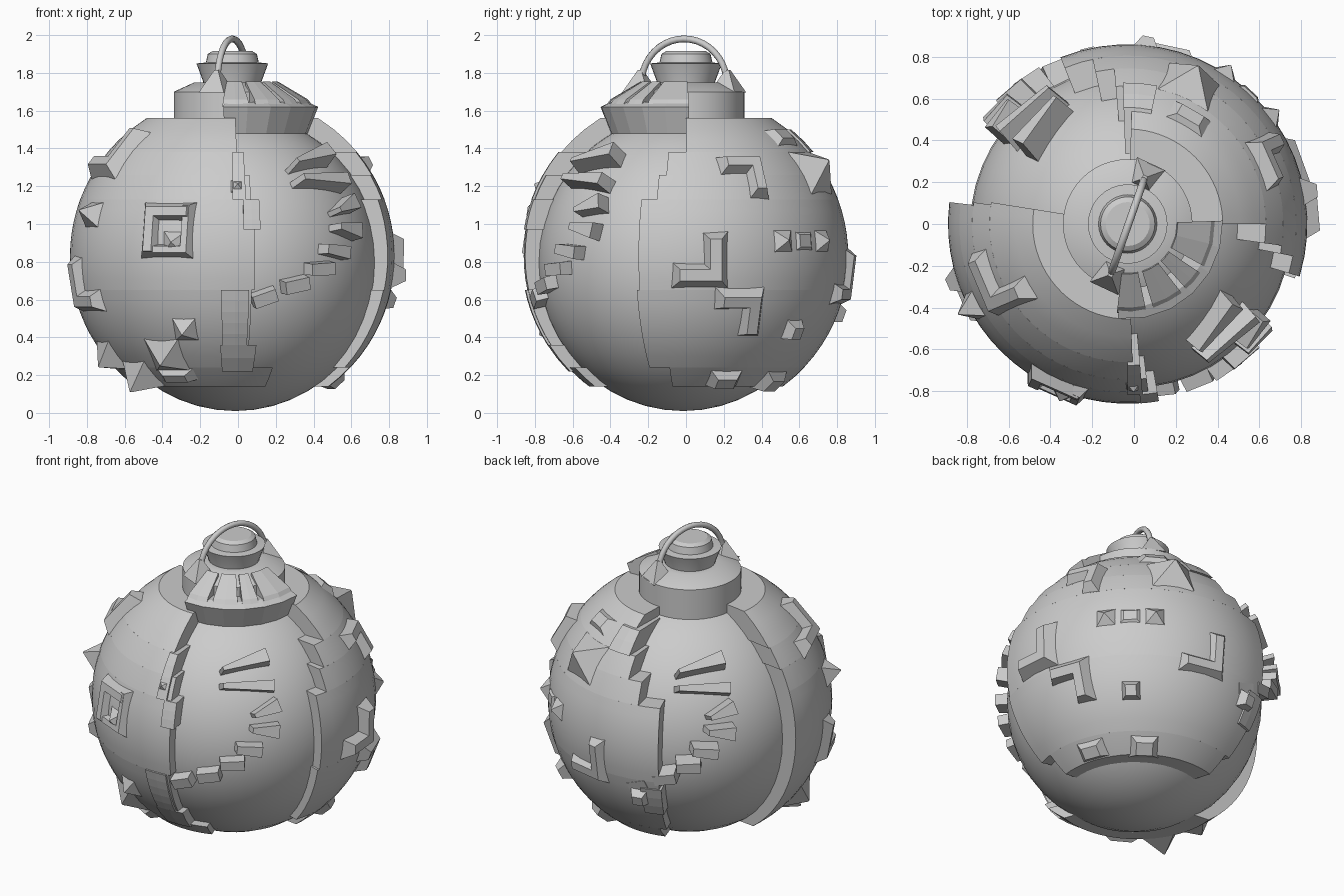
import bpy, bmesh, math
from mathutils import Matrix, Vector

if "Cube" in bpy.data.objects:
    bpy.data.objects.remove(bpy.data.objects["Cube"])

CX, CZ = -0.03, 0.83                # centre of the shells
SHELL = 0.86                        # radius of the raised shell plates
rad = math.radians


def finish(name, bm, smooth=None):
    bmesh.ops.recalc_face_normals(bm, faces=bm.faces)
    me = bpy.data.meshes.new(name)
    bm.to_mesh(me)
    bm.free()
    ob = bpy.data.objects.new(name, me)
    bpy.context.collection.objects.link(ob)
    if smooth:
        bpy.ops.object.select_all(action='DESELECT')
        ob.select_set(True)
        bpy.context.view_layer.objects.active = ob
        bpy.ops.object.shade_smooth_by_angle(angle=rad(smooth))
    return ob


def sweep(bm, profile, a0, a1, n):
    """Sweep a closed (r, z) profile about the vertical axis from a0 to a1 degrees."""
    rings = []
    for i in range(n + 1):
        a = rad(a0 + (a1 - a0) * i / n)
        rings.append([bm.verts.new((CX + r * math.cos(a), r * math.sin(a), z)) for r, z in profile])
    m = len(profile)
    for p, q in zip(rings, rings[1:]):
        for j in range(m):
            k = (j + 1) % m
            bm.faces.new((p[j], p[k], q[k], q[j]))
    bm.faces.new(rings[0])
    bm.faces.new(rings[-1])


def lathe(name, profile, n, smooth):
    bm = bmesh.new()
    rings = [[bm.verts.new((CX + r * math.cos(2 * math.pi * i / n), r * math.sin(2 * math.pi * i / n), z))
              for i in range(n)] for r, z in profile]
    for p, q in zip(rings, rings[1:]):
        for i in range(n):
            bm.faces.new((p[i], p[(i + 1) % n], q[(i + 1) % n], q[i]))
    bm.faces.new(rings[0])
    bm.faces.new(rings[-1])
    return finish(name, bm, smooth)


def arc_profile(z0, z1, r_out):
    """Curved outer face between two heights, flat top and bottom going inward."""
    n = max(1, round((z1 - z0) / 0.06))
    zs = [z0 + (z1 - z0) * i / n for i in range(n + 1)]
    out = [(math.sqrt(r_out ** 2 - (z - CZ) ** 2), z) for z in zs]
    k = 0.27 if z1 > 1.5 else 0.6 * out[-1][0]
    return out + [(k, z1), (min(k, 0.6 * out[0][0]), z0)]


def frame(az, z):
    """Outward, sideways and upward directions at this azimuth and height."""
    a, e = rad(az), math.asin(max(-1, min(1, (z - CZ) / SHELL)))
    w = Vector((math.cos(e) * math.cos(a), math.cos(e) * math.sin(a), math.sin(e)))
    u = Vector((-math.sin(a), math.cos(a), 0))
    return w, u, w.cross(u)


def frustum(bm, az, z, base, top, r0, r1):
    """base and top are four (u, v) corners on the tangent plane."""
    w, u, v = frame(az, z)
    c = Vector((CX, 0, CZ))
    lo = [bm.verts.new(c + w * r0 + u * x + v * y) for x, y in base]
    hi = [bm.verts.new(c + w * r1 + u * x + v * y) for x, y in top]
    bm.faces.new(lo)
    bm.faces.new(hi)
    for i in range(4):
        j = (i + 1) % 4
        bm.faces.new((lo[i], lo[j], hi[j], hi[i]))


def stud(bm, az, z, su, sv, h, taper):
    q = [(-su / 2, -sv / 2), (su / 2, -sv / 2), (su / 2, sv / 2), (-su / 2, sv / 2)]
    frustum(bm, az, z, q, [(x * taper, y * taper) for x, y in q], 0.842, SHELL + h)


def corner(bm, az, z, size, t, h, su, sv):
    """L-shaped bevelled bar; su and sv (+1/-1) choose where its elbow lies."""
    s = size / 2
    i = t * 0.28
    for bar in (0, 1):
        base = [(s, s), (-s, s), (-s, s - t), (s - t, s - t)]
        top = [(s - i, s - i), (-s + i, s - i), (-s + i, s - t + i), (s - t + i, s - t + i)]
        if bar:
            base, top = [(y, x) for x, y in base], [(y, x) for x, y in top]
        frustum(bm, az, z, [(x * su, y * sv) for x, y in base],
                [(x * su, y * sv) for x, y in top], 0.832, SHELL + h)


# Inner ball, smaller than the shells so the fan panels lie recessed
bm = bmesh.new()
bmesh.ops.create_uvsphere(bm, u_segments=48, v_segments=24, radius=1)
bmesh.ops.scale(bm, verts=bm.verts, vec=(0.77, 0.77, 0.785))
bmesh.ops.translate(bm, verts=bm.verts, vec=(-0.015, -0.015, 0.795))
finish("ball", bm, 40)

# Two raised shells, their side edges stepping band by band: z0, z1, then both azimuth ranges
bands = [(0.14, 0.24, -187, -70, -8, 108), (0.24, 0.65, -187, -83, -18, 112),
         (0.65, 1.13, -187, -82, -17, 112), (1.13, 1.26, -187, -83, -11, 102),
         (1.26, 1.38, -188, -85, -8, 95), (1.38, 1.56, -189, -88, 0, 88)]
for name, k in (("left_shell", 2), ("right_shell", 4)):
    bm = bmesh.new()
    for b in bands:
        sweep(bm, arc_profile(b[0], b[1], SHELL), b[k], b[k + 1], 20)
    finish(name, bm, 25)

# Strips laid over the shell edges
bm = bmesh.new()
for z0, z1, a0, a1 in [(0.36, 0.65, -94, -84), (0.22, 0.36, -95, -80), (1.13, 1.38, -90, -85),
                       (0.97, 1.13, -86, -80), (0.4, 0.6, 104, 113), (1.38, 1.5, 78, 92)]:
    sweep(bm, arc_profile(z0, z1, 0.872), a0, a1, 2)
finish("edge_strips", bm)

# Neck collar and flared cap
lathe("collar", [(0.31, 1.45), (0.31, 1.70), (0.20, 1.75), (0.15, 1.75)], 48, 30)
lathe("cap", [(0.15, 1.72), (0.155, 1.755), (0.19, 1.85), (0.14, 1.855), (0.13, 1.90), (0.105, 1.915)], 32, 30)

# Broken outer collar at the front right
bm = bmesh.new()
sweep(bm, [(0.28, 1.46), (0.40, 1.48), (0.455, 1.62), (0.40, 1.645), (0.30, 1.64)], -96, 2, 6)
sweep(bm, [(0.28, 1.46), (0.46, 1.48), (0.44, 1.55), (0.30, 1.56)], -118, -96, 2)
for a0, a1 in [(-97, -78), (-73, -52), (-48, -34), (-29, 2)]:
    sweep(bm, [(0.22, 1.66), (0.43, 1.62), (0.40, 1.66), (0.24, 1.755)], a0, a1, 2)
finish("broken_collar", bm)

# Handle: arched tube with a pyramid foot at each end
cu = bpy.data.curves.new("handle", 'CURVE')
cu.dimensions = '3D'
cu.bevel_depth = 0.018
cu.bevel_resolution = 2
sp = cu.splines.new('POLY')
sp.points.add(20)
ax = Vector((0.33, 0.94, 0)).normalized()
for i, p in enumerate(sp.points):
    t = math.pi * i / 20
    q = Vector((CX, -0.01, 1.74)) - ax * 0.24 * math.cos(t)
    p.co = (q.x, q.y, 1.74 + 0.24 * math.sin(t), 1)
bpy.context.collection.objects.link(bpy.data.objects.new("handle", cu))
bm = bmesh.new()
for s in (-1, 1):
    c = Vector((CX, -0.01, 1.755)) + ax * 0.245 * s
    bmesh.ops.create_cone(bm, cap_ends=True, segments=4, radius1=0.105, radius2=0.015, depth=0.12,
                          matrix=Matrix.Translation(c) @ Matrix.Rotation(rad(20), 4, 'Z'))
finish("handle_feet", bm)

# Two opposite fans of wedge teeth: azimuth, z, tilt, length, inner and outer width
teeth = [(-50, 1.37, 16, 0.31, 0.03, 0.10), (-49, 1.25, -2, 0.34, 0.04, 0.08),
         (-41, 1.10, 18, 0.18, 0.03, 0.10), (-42, 0.98, -8, 0.18, 0.04, 0.10),
         (-49, 0.86, -8, 0.17, 0.06, 0.08), (-56, 0.76, 2, 0.16, 0.07, 0.08),
         (-66, 0.67, 12, 0.15, 0.08, 0.08), (-78, 0.60, 20, 0.14, 0.08, 0.08)]
for name, turn in (("front_fan_teeth", 0), ("back_fan_teeth", 180)):
    bm = bmesh.new()
    for az, z, tilt, ln, wi, wo in teeth:
        c, s = math.cos(rad(tilt)), math.sin(rad(tilt))

        def quad(x0, x1, k):
            pts = [(x0, -wi / 2 * k), (x1, -wo / 2 * k), (x1, wo / 2 * k), (x0, wi / 2 * k)]
            return [(x * c - y * s, x * s + y * c) for x, y in pts]
        frustum(bm, az + turn, z, quad(-ln / 2, ln / 2, 1), quad(-ln * 0.42, ln / 2, 0.85), 0.68, 0.86)
    finish(name, bm)

# Pyramid spikes: azimuth, z, width, height beyond shell
bm = bmesh.new()
for az, z, w, h in [(208, 1.05, 0.15, 0.09), (199, 0.30, 0.20, 0.09), (216, 0.20, 0.20, 0.12),
                    (251, 0.44, 0.15, 0.06), (239, 0.30, 0.22, 0.08), (66, 1.28, 0.26, 0.11),
                    (57, 0.91, 0.14, 0.05), (37, 0.91, 0.14, 0.05), (249, 0.90, 0.15, 0.05),
                    (-88, 1.20, 0.10, 0.03)]:
    stud(bm, az, z, w, w, h, 0.04)
finish("spikes", bm)

# Flat-topped studs: azimuth, z, width, height on the ball, thickness
bm = bmesh.new()
for az, z, su, sv, h in [(47, 0.91, 0.15, 0.12, 0.01), (47, 0.44, 0.12, 0.12, 0.05),
                         (21, 0.18, 0.19, 0.13, 0.04), (54, 0.17, 0.18, 0.15, 0.04),
                         (103, 0.53, 0.12, 0.12, 0.05), (60, 1.46, 0.22, 0.13, 0.025),
                         (240, 0.20, 0.24, 0.09, 0.03)]:
    stud(bm, az, z, su, sv, h, 0.55)
finish("studs", bm)

# L-shaped bars: azimuth, z, size, bar width, thickness, elbow side and up
bm = bmesh.new()
for c in [(5, 0.81, 0.30, 0.14, 0.055, 1, -1), (24, 1.25, 0.26, 0.12, 0.05, 1, 1),
          (20, 0.53, 0.28, 0.13, 0.05, 1, 1), (78, 0.72, 0.30, 0.12, 0.03, 1, -1),
          (246, 0.97, 0.30, 0.11, 0.035, -1, 1), (246, 0.97, 0.30, 0.08, 0.025, 1, -1),
          (203, 1.38, 0.32, 0.13, 0.05, 1, -1), (204, 0.68, 0.30, 0.13, 0.04, -1, -1)]:
    corner(bm, *c)
finish("corner_bars", bm)
